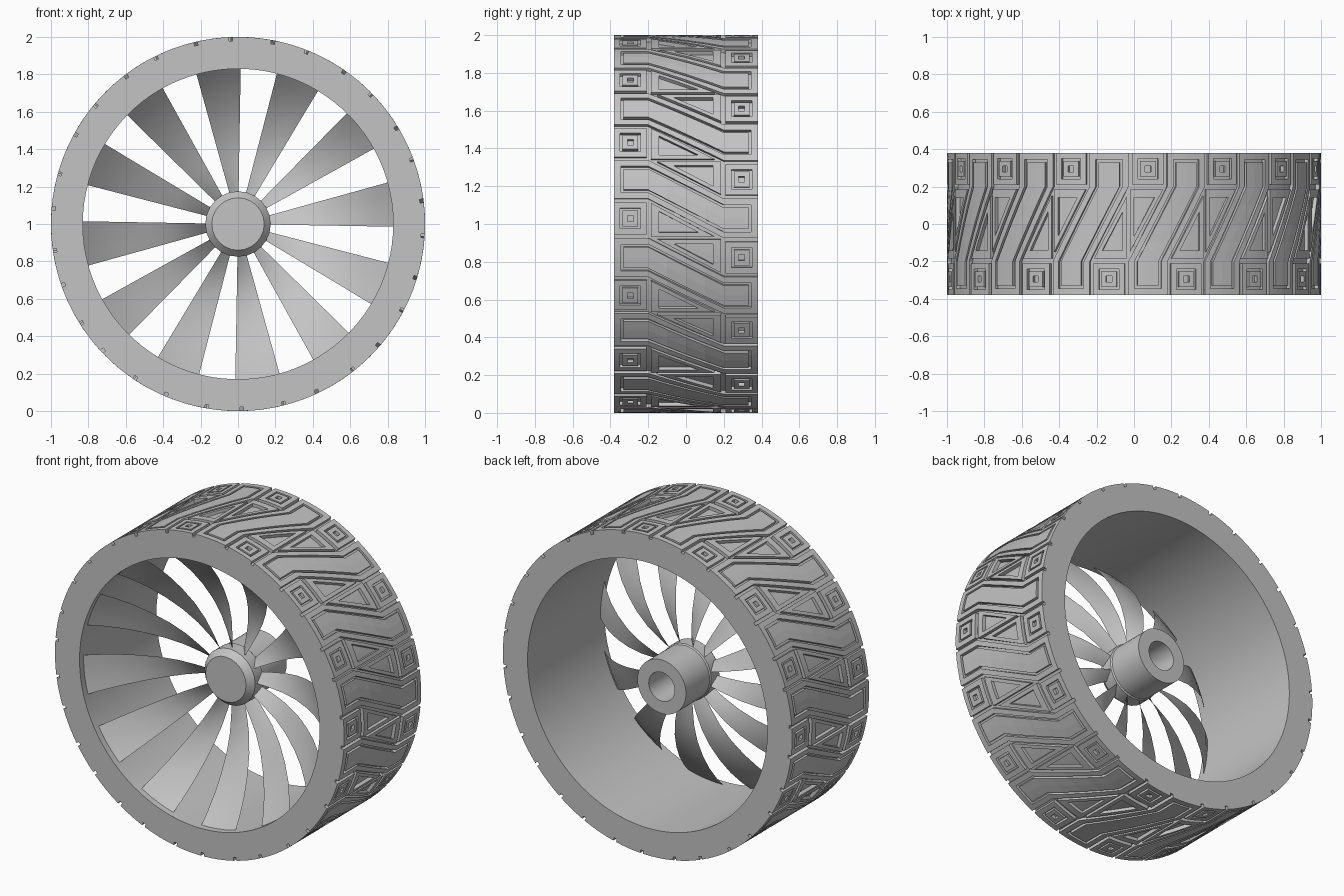
import bpy, bmesh
from math import sin, cos, pi, radians

cube = bpy.data.objects.get("Cube")
if cube:
    bpy.data.objects.remove(cube, do_unlink=True)

grey = bpy.data.materials.new("plain_grey")
grey.use_nodes = True
COL = (0.55, 0.55, 0.55, 1)
grey.diffuse_color = COL
grey.node_tree.nodes["Principled BSDF"].inputs["Base Color"].default_value = COL


def polar(r, a, y):
    """Point at radius r and angle a around the axle."""
    return (r * cos(a), y, 1 + r * sin(a))


def finish(bm, name, smooth=True):
    bmesh.ops.recalc_face_normals(bm, faces=bm.faces)
    me = bpy.data.meshes.new(name)
    bm.to_mesh(me)
    bm.free()
    me.materials.append(grey)
    ob = bpy.data.objects.new(name, me)
    bpy.context.collection.objects.link(ob)
    bpy.ops.object.select_all(action='DESELECT')
    ob.select_set(True)
    bpy.context.view_layer.objects.active = ob
    if smooth:
        bpy.ops.object.shade_smooth_by_angle(angle=radians(35))


def lathe(name, profile, n):
    """Turn a closed (radius, y) profile around the axle."""
    bm = bmesh.new()
    rings = [[bm.verts.new(polar(r, 2 * pi * i / n, y)) for r, y in profile] for i in range(n)]
    m = len(profile)
    for i in range(n):
        a, b = rings[i], rings[(i + 1) % n]
        for j in range(m):
            k = (j + 1) % m
            bm.faces.new((a[j], a[k], b[k], b[j]))
    bmesh.ops.remove_doubles(bm, verts=bm.verts, dist=1e-5)
    finish(bm, name)


# Wheel body and hub
W = 0.38
BASE, TOP = 0.98, 1.0
lathe("tyre_body", [(0.83, -W), (BASE, -W), (BASE, W), (0.83, W)], 90)
lathe("hub_barrel", [(0.09, 0.24), (0.168, 0.24), (0.168, -0.06), (0.09, -0.06)], 40)
lathe("hub_cap", [(0, -0.12), (0.14, -0.12), (0.175, -0.08), (0.175, 0.0), (0.15, 0.03), (0, 0.03)], 24)

# Dished blades that sweep forward from hub to rim
PROFILE = [(0.14, -0.03), (0.25, -0.035), (0.36, -0.05), (0.47, -0.085),
           (0.58, -0.14), (0.68, -0.205), (0.77, -0.28), (0.84, -0.35)]
COLS = 4
bm = bmesh.new()
for k in range(12):
    rows = []
    for i, (r, y) in enumerate(PROFILE):
        twist = 0.03 * (1 - i / (len(PROFILE) - 1))
        rows.append([bm.verts.new(polar(r, radians(30 * k - 1 + 16.5 * c / COLS),
                                        y + twist * (2 * c / COLS - 1)))
                     for c in range(COLS + 1)])
    for a, b in zip(rows, rows[1:]):
        for c in range(COLS):
            bm.faces.new((a[c], a[c + 1], b[c + 1], b[c]))
bmesh.ops.solidify(bm, geom=bm.faces[:], thickness=0.024)
finish(bm, "blades")

# Tread pattern: outlines in (y, arc) wrapped on the tyre
COUNT = 15
PITCH = 2 * pi / COUNT
HALF = PITCH / 2
bm = bmesh.new()


def split(poly, n=4):
    """Subdivide outline edges so they follow the curve."""
    out = []
    for (y0, t0), (y1, t1) in zip(poly, poly[1:] + poly[:1]):
        out += [(y0 + (y1 - y0) * i / n, t0 + (t1 - t0) * i / n) for i in range(n)]
    return out


def ring(outer, inner, shift, hollow=True):
    """Raised rib between two matching outlines; not hollow when they close up."""
    outer, inner = split(outer), split(inner)
    levels = [(outer, BASE - 0.01), (outer, TOP), (inner, TOP)]
    if hollow:
        levels.append((inner, BASE - 0.01))
    rows = [[bm.verts.new(polar(r, t + shift, y)) for y, t in line] for line, r in levels]
    n = len(outer)
    for a, b in zip(rows, rows[1:]):
        for i in range(n):
            j = (i + 1) % n
            bm.faces.new((a[i], a[j], b[j], b[i]))


def box(y, w, h):
    return [(y - w, -h), (y + w, -h), (y + w, h), (y - w, h)]


def band(h, end, bend=0.2):
    """Z-shaped strip from the left shoulder to the right one."""
    return [(-end, HALF + h), (-bend, HALF + h), (bend, h), (end, h),
            (end, -h), (bend, -h), (-bend, HALF - h), (-end, HALF - h)]


def shrink(poly, f):
    cy = sum(p[0] for p in poly) / len(poly)
    ct = sum(p[1] for p in poly) / len(poly)
    return [(cy + (y - cy) * f, ct + (t - ct) * f) for y, t in poly]


def turned(poly):
    """Half turn about the middle of the pattern."""
    return [(-y, -HALF - t) for y, t in poly]


TRI = [(-0.185, 0.082), (-0.185, -0.097), (0.15, -0.097)]
for k in range(COUNT):
    s = 0.03 + k * PITCH
    for place in (lambda p: p, turned):
        ring(place(box(-0.295, 0.085, 0.085)), place(box(-0.295, 0.054, 0.054)), s)
        ring(place(box(-0.295, 0.042, 0.042)), place(box(-0.295, 0.016, 0.016)), s)
        ring(place(TRI), place(shrink(TRI, 0.62)), s)
    # Outer rib of the band and the solid strip inside it
    ring(band(0.105, W), band(0.072, W - 0.035), s)
    ring(band(0.057, W - 0.05), band(0, W - 0.1), s, hollow=False)
bmesh.ops.remove_doubles(bm, verts=bm.verts, dist=1e-5)
finish(bm, "tread_ribs", smooth=False)
